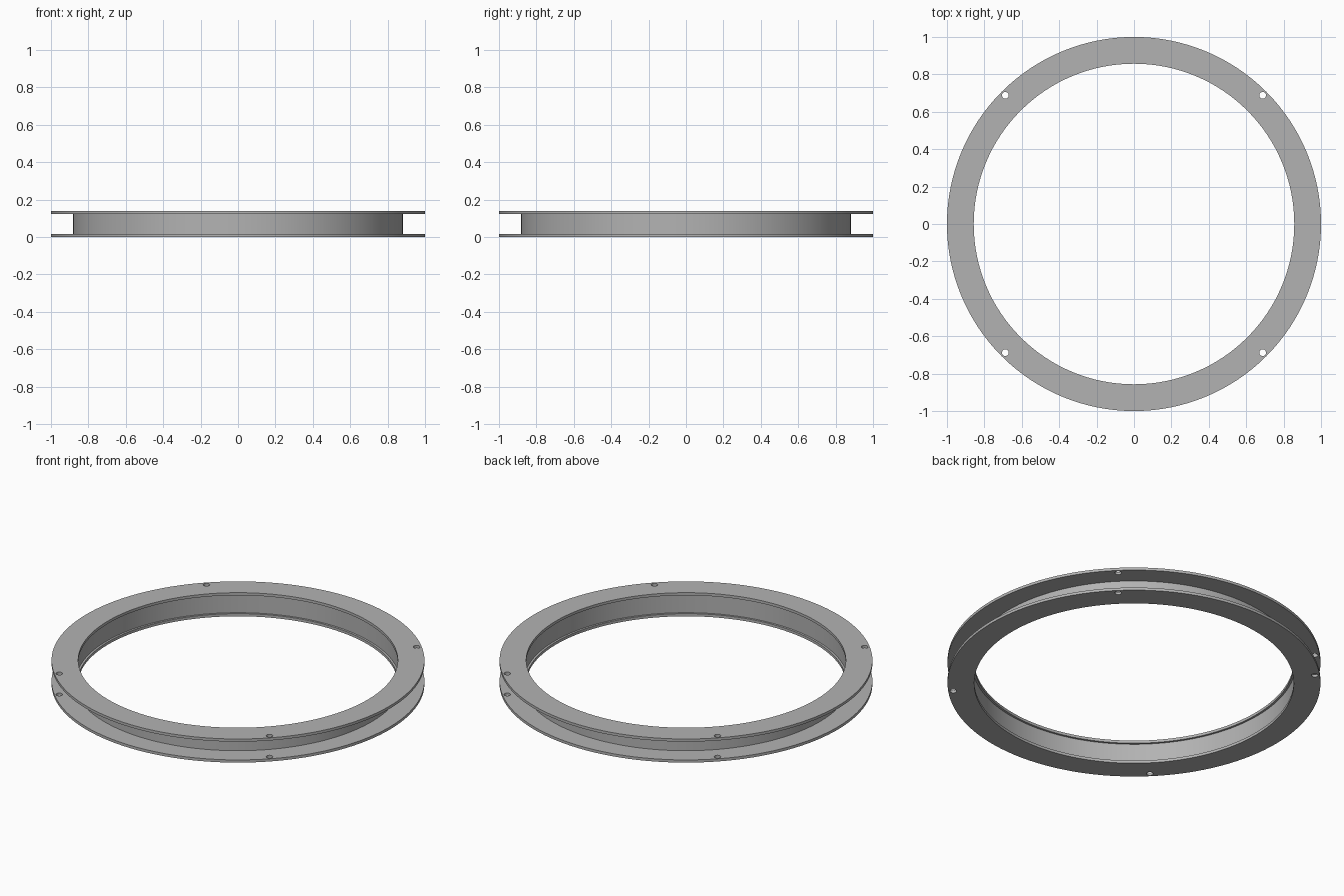
import bpy
from math import cos, sin, pi, radians

cube = bpy.data.objects.get("Cube")
if cube:
    bpy.data.objects.remove(cube, do_unlink=True)

HEIGHT = 0.14
PLATE = 0.016
OUTER, BORE = 1.0, 0.857
WALL_OUT, WALL_IN = 0.883, 0.869
HOLE_POS, HOLE_R = 0.688, 0.018

grey = bpy.data.materials.new("plain grey")
grey.use_nodes = True
color = (0.45, 0.45, 0.45, 1)
grey.diffuse_color = color
grey.node_tree.nodes["Principled BSDF"].inputs["Base Color"].default_value = color


def flat_ring(name, circles, z_low, z_high):
    """Extrude nested circles (x, y, radius, sides) into a solid with holes."""
    curve = bpy.data.curves.new(name, "CURVE")
    curve.dimensions = "2D"
    curve.fill_mode = "BOTH"
    curve.extrude = (z_high - z_low) / 2
    for x, y, r, sides in circles:
        spline = curve.splines.new("POLY")
        spline.points.add(sides - 1)
        for i, p in enumerate(spline.points):
            a = 2 * pi * i / sides
            p.co = (x + r * cos(a), y + r * sin(a), 0, 1)
        spline.use_cyclic_u = True
    curve.materials.append(grey)
    obj = bpy.data.objects.new(name, curve)
    bpy.context.collection.objects.link(obj)
    obj.location.z = (z_low + z_high) / 2
    bpy.ops.object.select_all(action="DESELECT")
    obj.select_set(True)
    bpy.context.view_layer.objects.active = obj
    bpy.ops.object.convert(target="MESH")
    # Weld caps to the rims so only true corners stay sharp
    bpy.ops.object.mode_set(mode="EDIT")
    bpy.ops.mesh.select_all(action="SELECT")
    bpy.ops.mesh.remove_doubles(threshold=0.0001)
    bpy.ops.mesh.normals_make_consistent(inside=False)
    bpy.ops.object.mode_set(mode="OBJECT")
    bpy.ops.object.shade_smooth_by_angle(angle=radians(30))
    return obj


# Two flanges, each with four bolt holes on the diagonals
holes = [(sx * HOLE_POS, sy * HOLE_POS, HOLE_R, 24) for sx in (-1, 1) for sy in (-1, 1)]
flange = [(0, 0, OUTER, 128), (0, 0, BORE, 128)] + holes
flat_ring("lower_flange", flange, 0, PLATE)
flat_ring("upper_flange", flange, HEIGHT - PLATE, HEIGHT)

# Thin wall joining the flanges, set back slightly from the bore
wall = [(0, 0, WALL_OUT, 128), (0, 0, WALL_IN, 128)]
flat_ring("ring_wall", wall, PLATE, HEIGHT - PLATE)
